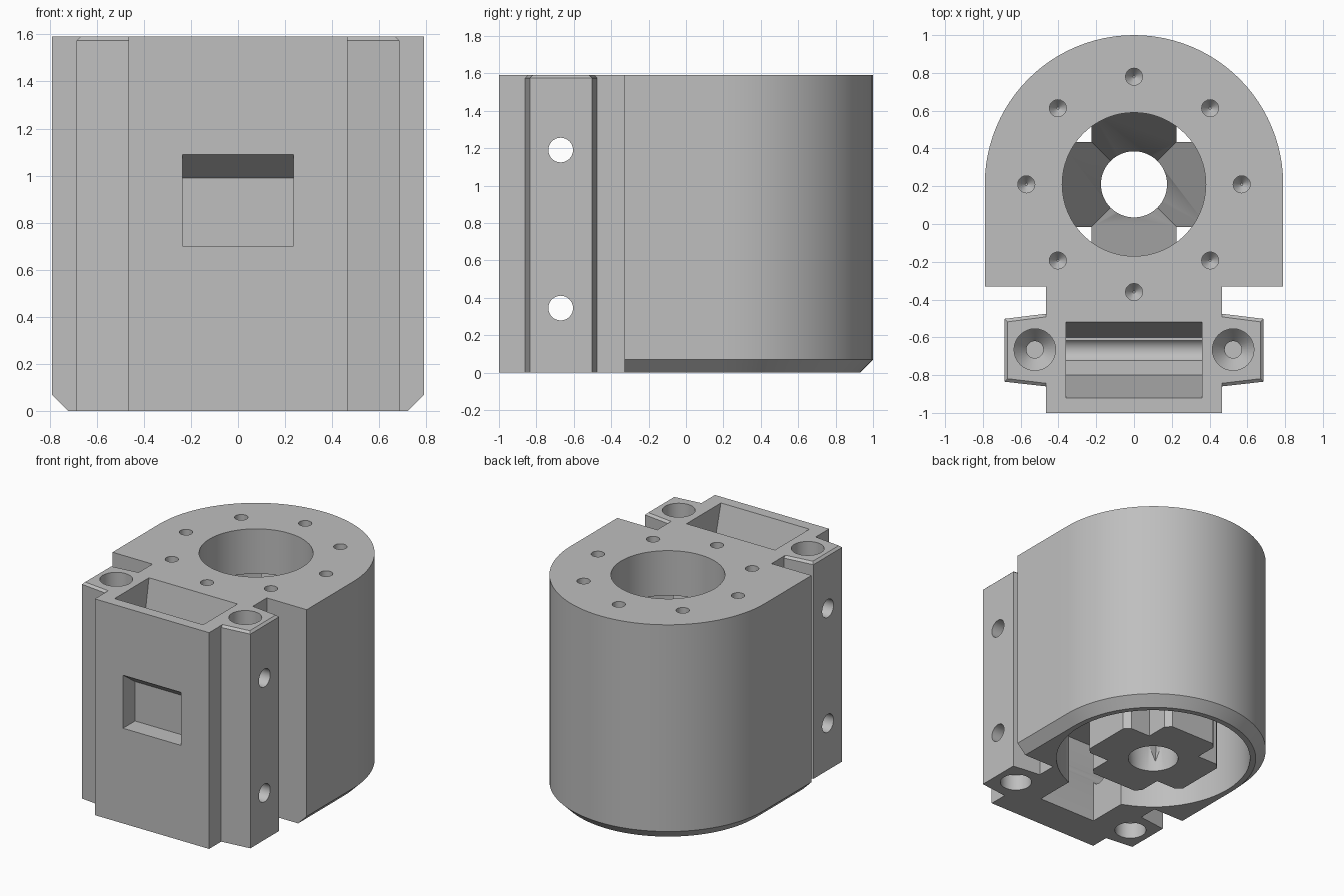
import bpy, bmesh
from math import sin, cos, pi
from mathutils import Matrix

cube = bpy.data.objects.get("Cube")
if cube:
    bpy.data.objects.remove(cube, do_unlink=True)

grey = bpy.data.materials.new("plain grey")
grey.use_nodes = True
grey.diffuse_color = (0.52, 0.52, 0.52, 1)
grey.node_tree.nodes["Principled BSDF"].inputs["Base Color"].default_value = (0.52, 0.52, 0.52, 1)

H = 1.59      # overall height
CY = 0.21     # bore axis


def loft(name, *sections):
    """Skin matching (outline, height) sections into a closed solid."""
    bm = bmesh.new()
    rings = [[bm.verts.new((x, y, z)) for x, y in outline] for outline, z in sections]
    n = len(rings[0])
    for a, b in zip(rings, rings[1:]):
        for i in range(n):
            j = (i + 1) % n
            bm.faces.new((a[i], a[j], b[j], b[i]))
    bm.faces.new(rings[0])
    bm.faces.new(rings[-1])
    bmesh.ops.recalc_face_normals(bm, faces=bm.faces)
    mesh = bpy.data.meshes.new(name)
    bm.to_mesh(mesh)
    bm.free()
    mesh.materials.append(grey)
    ob = bpy.data.objects.new(name, mesh)
    bpy.context.collection.objects.link(ob)
    return ob


def rect(x0, x1, y0, y1):
    return [(x0, y0), (x1, y0), (x1, y1), (x0, y1)]


def circle(r, x=0, y=CY, n=64):
    return [(x + r * cos(2 * pi * i / n), y + r * sin(2 * pi * i / n)) for i in range(n)]


def combine(target, tool, operation="DIFFERENCE"):
    mod = target.modifiers.new("combine", "BOOLEAN")
    mod.operation = operation
    mod.solver = "EXACT"
    mod.object = tool
    deps = bpy.context.evaluated_depsgraph_get()
    mesh = bpy.data.meshes.new_from_object(target.evaluated_get(deps))
    target.modifiers.clear()
    target.data = mesh
    bpy.data.objects.remove(tool, do_unlink=True)


def arch(r):
    arc = [(r * cos(pi * i / 48), CY + r * sin(pi * i / 48)) for i in range(49)]
    return [(r, -0.33)] + arc + [(-r, -0.33)]


# Round housing with a chamfered foot, and the square neck in front
housing = loft("housing", (arch(0.72), 0), (arch(0.79), 0.07), (arch(0.79), H))
combine(housing, loft("neck", (rect(-0.465, 0.465, -1, -0.2), 0),
                      (rect(-0.465, 0.465, -1, -0.2), H)), "UNION")

# Side wings with a small bevel on top
for s in (-1, 1):
    def wing_outline(inset):
        return [(s * 0.4, -0.867 + inset), (s * (0.685 - inset), -0.835 + inset),
                (s * (0.685 - inset), -0.502 - inset), (s * 0.4, -0.467 - inset)]
    combine(housing, loft("wing", (wing_outline(0), 0), (wing_outline(0), H - 0.015),
                          (wing_outline(0.016), H)), "UNION")

# Round cavity below, bore through the top
combine(housing, loft("cavity", (circle(0.68), -0.1), (circle(0.68), 1.26)))
combine(housing, loft("bore", (circle(0.38), 1), (circle(0.38), 2)))

# Slot from the neck into the cavity
slot = rect(-0.24, 0.24, -0.73, -0.3)
combine(housing, loft("slot", (slot, -0.1), (slot, 0.6)))

# Tapered pocket in the top of the neck
combine(housing, loft("pocket", (rect(-0.36, 0.36, -0.8, -0.6), 1.15),
                      (rect(-0.36, 0.36, -0.92, -0.52), H),
                      (rect(-0.36, 0.36, -0.92, -0.52), H + 0.1)))

# Front window with a sloping upper side
window = [(-1.1, 0.7), (-0.86, 0.7), (-0.86, 0.99), (-1, 1.09), (-1.1, 1.09)]
tool = loft("window", (window, -0.235), (window, 0.235))
tool.data.transform(Matrix(((0, 0, 1, 0), (1, 0, 0, 0), (0, 1, 0, 0), (0, 0, 0, 1))))
combine(housing, tool)

# Ring of screw holes with pointed ends
for k in range(8):
    x, y = 0.57 * cos(k * pi / 4), CY + 0.57 * sin(k * pi / 4)
    combine(housing, loft("screw_hole", (circle(0.006, x, y, 20), H - 0.2),
                          (circle(0.045, x, y, 20), H - 0.15),
                          (circle(0.045, x, y, 20), H + 0.1)))

# Wing bolt wells from both ends
for x in (-0.525, 0.525):
    for end, way in ((0, 1), (H, -1)):
        steps = ((0.11, -0.1), (0.11, 0.12), (0.045, 0.2), (0.045, 0.24))
        combine(housing, loft("bolt_well", *[(circle(r, x, -0.665, 32), end + way * d)
                                             for r, d in steps]))

# Cross holes running sideways through the neck
for z in (0.345, 1.19):
    tool = loft("cross_hole", (circle(0.066, 0, 0, 32), -1), (circle(0.066, 0, 0, 32), 1))
    tool.data.transform(Matrix.Translation((0, -0.67, z)) @ Matrix.Rotation(pi / 2, 4, "Y"))
    combine(housing, tool)

# Cross-shaped hub with a square funnel and a round hole
w, e, c = 0.225, 0.43, 0.04
arm = [(e, -w + c), (e, w - c), (e - c, w), (w, w), (w, e - c), (w - c, e)]
outline = []
for k in range(4):
    ca, sa = round(cos(k * pi / 2)), round(sin(k * pi / 2))
    outline += [(x * ca - y * sa, CY + x * sa + y * ca) for x, y in arm]
hub = loft("hub", (outline, 0), (outline, 1.27))
combine(hub, loft("funnel", (rect(-0.12, 0.12, CY - 0.12, CY + 0.12), 0.06),
                  (rect(-0.4, 0.4, CY - 0.4, CY + 0.4), 1.3)))
combine(hub, loft("hub_hole", (circle(0.175), -0.1), (circle(0.175), 1.4)))

# Smooth the round walls, keep the edges sharp
for ob in (housing, hub):
    bpy.ops.object.select_all(action="DESELECT")
    ob.select_set(True)
    bpy.context.view_layer.objects.active = ob
    bpy.ops.object.shade_smooth_by_angle(angle=0.5)
